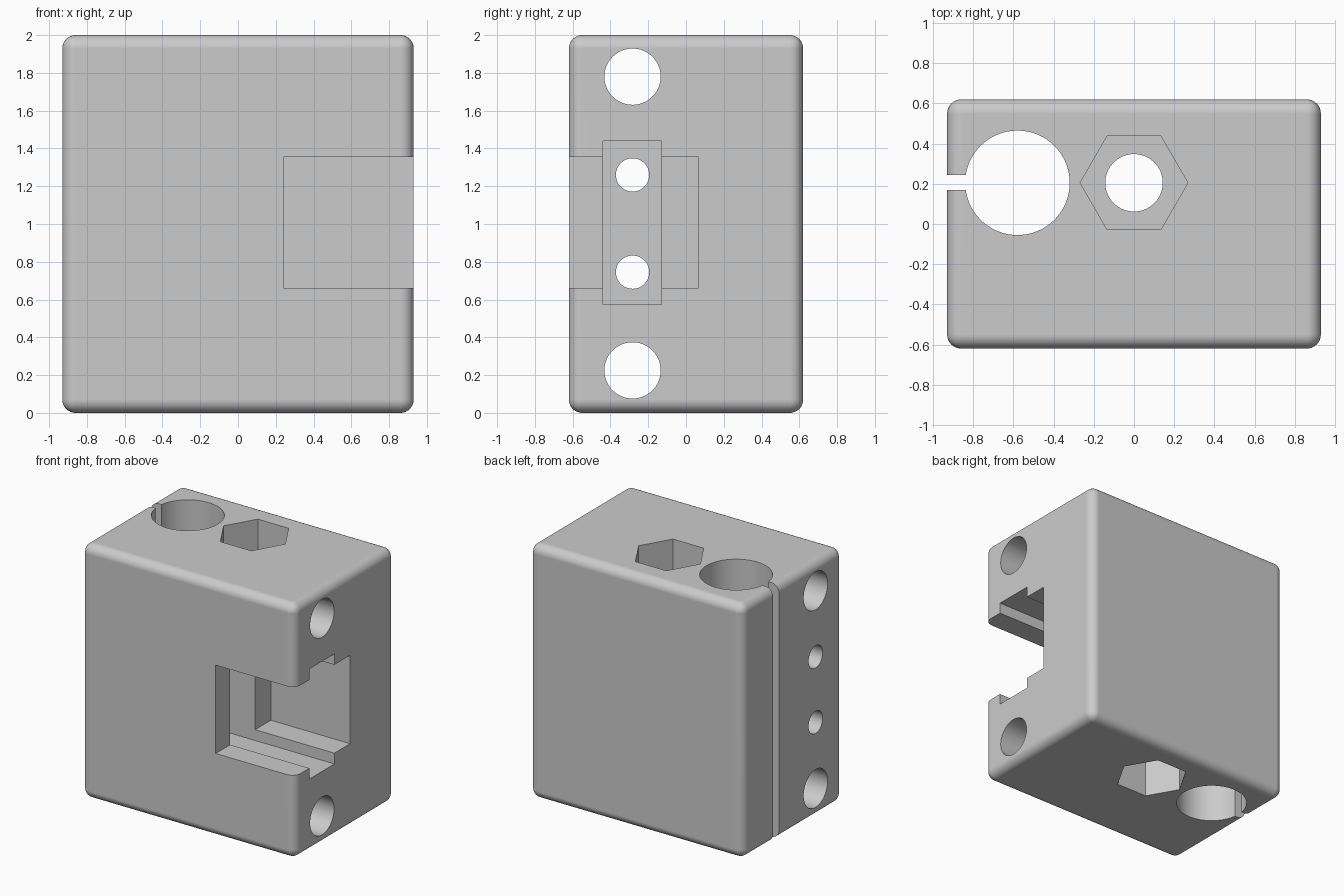
import bpy, bmesh
from math import pi
from mathutils import Matrix, Vector

default = bpy.data.objects.get("Cube")
if default:
    bpy.data.objects.remove(default, do_unlink=True)

grey = bpy.data.materials.new("plain grey")
grey.use_nodes = True
colour = (0.6, 0.6, 0.6, 1)
grey.diffuse_color = colour
grey.node_tree.nodes["Principled BSDF"].inputs["Base Color"].default_value = colour


def finish(name, bm):
    mesh = bpy.data.meshes.new(name)
    bm.to_mesh(mesh)
    bm.free()
    mesh.materials.append(grey)
    obj = bpy.data.objects.new(name, mesh)
    bpy.context.collection.objects.link(obj)
    return obj


def box(name, low, high):
    low, high = Vector(low), Vector(high)
    bm = bmesh.new()
    scale = Matrix.Diagonal((*(high - low), 1))
    bmesh.ops.create_cube(bm, size=1, matrix=Matrix.Translation((low + high) / 2) @ scale)
    return finish(name, bm)


def prism(name, centre, radius, length, axis="Z", sides=64):
    bm = bmesh.new()
    turn = Matrix.Rotation(pi / 2, 4, "Y") if axis == "X" else Matrix.Identity(4)
    # Start with a corner on the x axis
    spin = Matrix.Rotation(pi / 2, 4, "Z")
    bmesh.ops.create_cone(bm, cap_ends=True, segments=sides, radius1=radius, radius2=radius,
                          depth=length, matrix=Matrix.Translation(centre) @ turn @ spin)
    return finish(name, bm)


# Rounded block
block = box("block", (-0.93, -0.62, 0), (0.93, 0.62, 2))
bevel = block.modifiers.new("rounded edges", "BEVEL")
bevel.width = 0.07
bevel.segments = 8

cutters = [
    # Side pocket with a deeper plate groove through it
    box("pocket", (0.24, -1, 0.66), (1.2, 0.065, 1.355)),
    box("plate_groove", (0.0, -0.44, 0.575), (1.2, -0.13, 1.44)),
    # Upright bore with its clamping slit, and the rod hole
    prism("large_bore", (-0.58, 0.205, 1), 0.26, 3),
    box("clamp_slit", (-1.2, 0.17, -0.5), (-0.7, 0.245, 2.5)),
    prism("rod_hole", (0, 0.205, 1), 0.143, 3),
]
# Hexagonal nut recesses at both ends of the rod hole
nut_depth = 0.35
for end, z in (("bottom", 0), ("top", 2)):
    cutters.append(prism(end + "_nut_recess", (0, 0.205, z), 0.268, 2 * nut_depth, sides=6))
# Cross holes running from side to side
for z, radius in ((0.225, 0.149), (0.745, 0.088), (1.26, 0.088), (1.78, 0.149)):
    cutters.append(prism("cross_hole", (0, -0.283, z), radius, 3, axis="X"))

for cutter in cutters:
    cutter.hide_render = True
    cut = block.modifiers.new(cutter.name, "BOOLEAN")
    cut.object = cutter
    cut.operation = "DIFFERENCE"
    cut.solver = "EXACT"

# Bake the cuts, then remove the cutters
bpy.context.view_layer.update()
graph = bpy.context.evaluated_depsgraph_get()
baked = bpy.data.meshes.new_from_object(block.evaluated_get(graph))
block.modifiers.clear()
block.data = baked
baked.materials.clear()
baked.materials.append(grey)
for cutter in cutters:
    bpy.data.objects.remove(cutter, do_unlink=True)

# Smooth rounds and bores, crisp rims, flat large faces
bpy.ops.object.select_all(action="DESELECT")
block.select_set(True)
bpy.context.view_layer.objects.active = block
bpy.ops.object.shade_smooth_by_angle(angle=pi / 6)
weighted = block.modifiers.new("flat faces", "WEIGHTED_NORMAL")
weighted.keep_sharp = True
